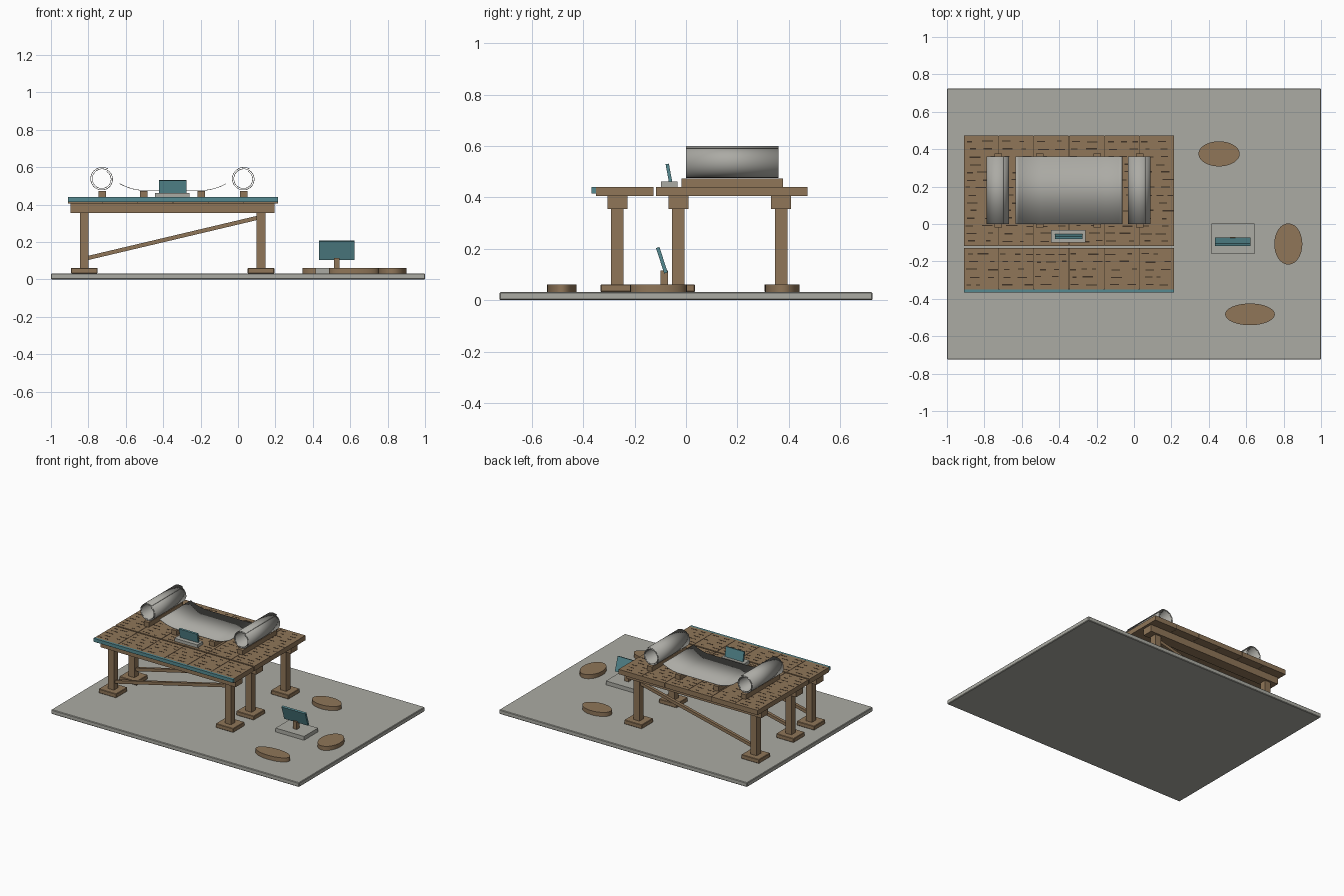
import bpy, bmesh, math, random
from mathutils import Matrix, Vector

random.seed(4)
if "Cube" in bpy.data.objects:
    bpy.data.objects.remove(bpy.data.objects["Cube"])


def material(name, rgb):
    m = bpy.data.materials.new(name)
    m.use_nodes = True
    col = [(c / 255) ** 2.2 for c in rgb] + [1]
    m.diffuse_color = col
    m.node_tree.nodes["Principled BSDF"].inputs["Base Color"].default_value = col
    return m


WOOD = material("brown wood", (142, 117, 89))
DARK = material("dark wood grain", (66, 54, 42))
STONE = material("grey stone", (170, 170, 162))
SHEET = material("grey sheet", (170, 169, 163))
TEAL = material("teal", (86, 137, 144))


def finish(name, bm, mat):
    me = bpy.data.meshes.new(name)
    bmesh.ops.recalc_face_normals(bm, faces=bm.faces)
    bm.to_mesh(me)
    bm.free()
    me.materials.append(mat)
    ob = bpy.data.objects.new(name, me)
    bpy.context.collection.objects.link(ob)
    return ob


def add_box(bm, lo, hi):
    lo, hi = Vector(lo), Vector(hi)
    m = Matrix.Translation((lo + hi) / 2) @ Matrix.Diagonal((hi - lo).to_4d())
    m[3][3] = 1
    bmesh.ops.create_cube(bm, size=1, matrix=m)


def box(name, lo, hi, mat, bevel=0):
    bm = bmesh.new()
    add_box(bm, lo, hi)
    ob = finish(name, bm, mat)
    if bevel:
        mod = ob.modifiers.new("bevel", "BEVEL")
        mod.width = bevel
        mod.segments = 1
    return ob


def bar(name, a, b, width, height, mat):
    """Box whose long axis runs from a to b; width is across, height is upward."""
    a, b = Vector(a), Vector(b)
    along = (b - a).normalized()
    across = Vector((0, 1, 0)) if abs(along.x) > 0.1 else Vector((1, 0, 0))
    up = along.cross(across)
    rot = Matrix((along, across, up)).transposed().to_4x4()
    bm = bmesh.new()
    size = Matrix.Diagonal(((b - a).length, width, height, 1))
    bmesh.ops.create_cube(bm, size=1, matrix=Matrix.Translation((a + b) / 2) @ rot @ size)
    return finish(name, bm, mat)


def smooth(ob):
    bpy.ops.object.select_all(action="DESELECT")
    ob.select_set(True)
    bpy.context.view_layer.objects.active = ob
    bpy.ops.object.shade_smooth_by_angle(angle=math.radians(40))


def ribbon(name, profile, y0, y1, mat):
    """Thin sheet following an x-z profile, extruded along y."""
    bm = bmesh.new()
    rows = [[bm.verts.new((x, y, z)) for x, z in profile] for y in (y0, y1)]
    for i in range(len(profile) - 1):
        bm.faces.new((rows[0][i], rows[0][i + 1], rows[1][i + 1], rows[1][i]))
    ob = finish(name, bm, mat)
    mod = ob.modifiers.new("thickness", "SOLIDIFY")
    mod.thickness = 0.003
    mod.offset = 0
    smooth(ob)


# Ground slab
FLOOR, TOP = 0.032, 0.44
box("ground_slab", (-1, -0.725, 0), (1, 0.725, FLOOR), STONE, 0.004)

# Rows of legs, feet, beams and braces
for row, y in (("front", -0.267), ("middle", -0.03), ("back", 0.37)):
    box(row + "_beam", (-0.895, y - 0.039, 0.355), (0.195, y + 0.039, 0.405), WOOD)
    for side, x in (("right", -0.822), ("left", 0.123)):
        box(f"{row}_{side}_leg", (x - 0.024, y - 0.024, 0.06), (x + 0.024, y + 0.024, 0.356), WOOD)
        box(f"{row}_{side}_foot", (x - 0.071, y - 0.065, FLOOR), (x + 0.071, y + 0.065, 0.062), WOOD, 0.003)
    bar(row + "_brace", (-0.81, y, 0.113), (0.115, y, 0.332), 0.022, 0.022, WOOD)

# Deck planks in two sections, with short grain marks on top
X0, PLANK, GAP = -0.91, 0.1875, 0.003
for part, y0, y1 in (("front", -0.35, -0.127), ("back", -0.117, 0.473)):
    planks, marks = bmesh.new(), bmesh.new()
    for i in range(6):
        xa = X0 + i * PLANK
        add_box(planks, (xa + GAP / 2, y0, 0.405), (xa + PLANK - GAP / 2, y1, TOP))
        if i:
            add_box(marks, (xa - GAP / 2, y0 + 0.002, 0.407), (xa + GAP / 2, y1 - 0.002, TOP - 0.002))
        y = y0 + 0.025
        while y < y1 - 0.01:
            x = xa + random.uniform(0.005, 0.04)
            while x < xa + PLANK - 0.035:
                length = min(random.uniform(0.02, 0.06), xa + PLANK - 0.005 - x)
                yy = y + random.uniform(-0.003, 0.003)
                add_box(marks, (x, yy - 0.003, TOP - 0.001), (x + length, yy + 0.003, TOP + 0.001))
                x += length + random.uniform(0.02, 0.07)
            y += 0.041
    finish(part + "_deck_planks", planks, WOOD)
    finish(part + "_deck_grain", marks, DARK)
box("front_trim", (X0, -0.367, 0.415), (0.215, -0.35, TOP), TEAL)

# Rails that carry the scroll
for i, x in enumerate((-0.727, -0.505, -0.197, 0.03)):
    box(f"scroll_rail_{i + 1}", (x - 0.02, -0.018, TOP), (x + 0.02, 0.378, 0.474), WOOD)

# Scroll: two spiral rolls and an open sheet with curled-up ends
TURNS, STEPS = 2, 96
for side, cx, sign in (("right", -0.727, 1), ("left", 0.03, 1)):
    spiral = []
    for i in range(STEPS + 1):
        t = i / STEPS
        a = math.radians(60) + sign * t * TURNS * math.tau
        r = 0.063 - 0.016 * t
        spiral.append((cx + r * math.cos(a), 0.537 + r * math.sin(a)))
    ribbon(side + "_scroll_roll", spiral, 0, 0.36, SHEET)

half = [(0.15 + 0.135 * t / 8, 0.476 + 0.036 * (t / 8) ** 2) for t in range(9)]
middle = -0.348
open_profile = [(middle - x, z) for x, z in reversed(half)] + [(middle + x, z) for x, z in half]
ribbon("open_scroll_sheet", open_profile, 0, 0.36, SHEET)

# Small sign on the deck
box("deck_sign_base", (-0.445, -0.098, TOP), (-0.26, -0.033, 0.462), STONE)
bar("deck_sign_panel", (-0.348, -0.06, 0.46), (-0.348, -0.073, 0.53), 0.147, 0.013, TEAL)

# Larger sign on the ground
box("ground_sign_base", (0.415, -0.16, FLOOR), (0.645, 0.002, 0.06), STONE)
box("ground_sign_post", (0.513, -0.1, 0.06), (0.544, -0.07, 0.115), WOOD)
bar("ground_sign_panel", (0.528, -0.078, 0.106), (0.528, -0.11, 0.205), 0.192, 0.014, TEAL)

# Oval stepping discs
for i, (x, y, rx, ry) in enumerate(((0.455, 0.375, 0.11, 0.067),
                                    (0.825, -0.107, 0.075, 0.11),
                                    (0.62, -0.483, 0.133, 0.058))):
    bm = bmesh.new()
    place = Matrix.Translation((x, y, (FLOOR + 0.062) / 2)) @ Matrix.Diagonal((rx, ry, 0.03, 1))
    bmesh.ops.create_cone(bm, cap_ends=True, segments=40, radius1=1, radius2=1, depth=1, matrix=place)
    smooth(finish(f"oval_disc_{i + 1}", bm, WOOD))
